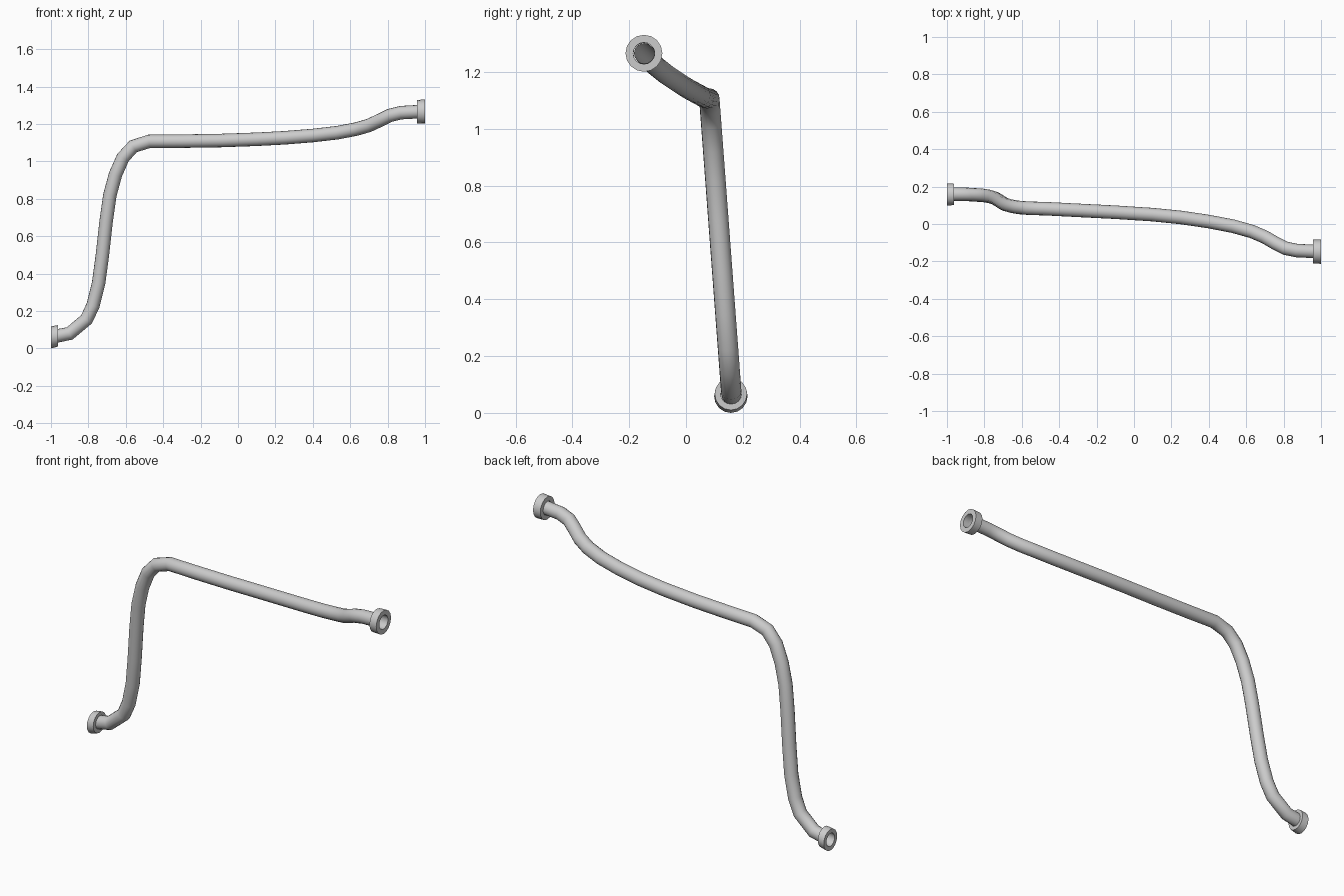
import bpy, bmesh, math
from mathutils import Vector

if "Cube" in bpy.data.objects:
    bpy.data.objects.remove(bpy.data.objects["Cube"])

SIDES = 16


def finish(obj):
    bpy.ops.object.select_all(action='DESELECT')
    obj.select_set(True)
    bpy.context.view_layer.objects.active = obj
    bpy.ops.object.shade_smooth_by_angle(angle=math.radians(40))


def sweep(name, path, radius):
    """Open round tube along a path, from a bevelled poly curve."""
    cu = bpy.data.curves.new(name, 'CURVE')
    cu.dimensions = '3D'
    cu.twist_mode = 'MINIMUM'
    cu.bevel_depth = radius
    cu.bevel_resolution = 6
    sp = cu.splines.new('POLY')
    sp.points.add(len(path) - 1)
    for p, co in zip(sp.points, path):
        p.co = (*co, 1)
    obj = bpy.data.objects.new(name, cu)
    bpy.context.collection.objects.link(obj)
    bpy.ops.object.select_all(action='DESELECT')
    obj.select_set(True)
    bpy.context.view_layer.objects.active = obj
    bpy.ops.object.convert(target='MESH')
    finish(bpy.context.object)


def collar(name, outer, inner, r_outer, r_inner, bore):
    """Ring between an outer-end centre and an inner-end centre."""
    bm = bmesh.new()
    rings = []
    for c, r in ((outer, bore), (outer, r_outer), (inner, r_inner), (inner, bore)):
        rings.append([bm.verts.new(Vector(c) + Vector((0, r * math.cos(a), r * math.sin(a))))
                      for a in (2 * math.pi * i / SIDES for i in range(SIDES))])
    for k in range(4):
        a, b = rings[k], rings[(k + 1) % 4]
        for i in range(SIDES):
            j = (i + 1) % SIDES
            bm.faces.new((a[i], a[j], b[j], b[i]))
    bmesh.ops.recalc_face_normals(bm, faces=bm.faces)
    me = bpy.data.meshes.new(name)
    bm.to_mesh(me)
    bm.free()
    obj = bpy.data.objects.new(name, me)
    bpy.context.collection.objects.link(obj)
    finish(obj)


# Riser: rises in a plane leaning slightly towards the front
riser = [(-0.975, 0.065), (-0.90, 0.08), (-0.81, 0.155), (-0.775, 0.23), (-0.745, 0.35),
         (-0.725, 0.50), (-0.705, 0.68), (-0.685, 0.82), (-0.655, 0.93),
         (-0.615, 1.02), (-0.56, 1.08), (-0.475, 1.107)]
path = [(x, 0.16 - 0.078 * (z - 0.065) / 1.042, z) for x, z in riser]

# Long run: gently bends forward and up to the right end
path += [(-0.3, 0.073, 1.108), (-0.1, 0.063, 1.111), (0.1, 0.05, 1.118),
         (0.25, 0.035, 1.126), (0.4, 0.013, 1.138), (0.53, -0.012, 1.153),
         (0.63, -0.04, 1.172), (0.70, -0.07, 1.192), (0.76, -0.105, 1.220),
         (0.81, -0.13, 1.245), (0.87, -0.142, 1.260), (0.97, -0.147, 1.266)]
sweep("pipe", path, 0.036)

# End fittings
collar("lower_collar", (-1, 0.158, 0.059), (-0.962, 0.158, 0.067), 0.059, 0.057, 0.036)
collar("upper_collar", (1, -0.148, 1.266), (0.956, -0.147, 1.265), 0.065, 0.063, 0.038)
